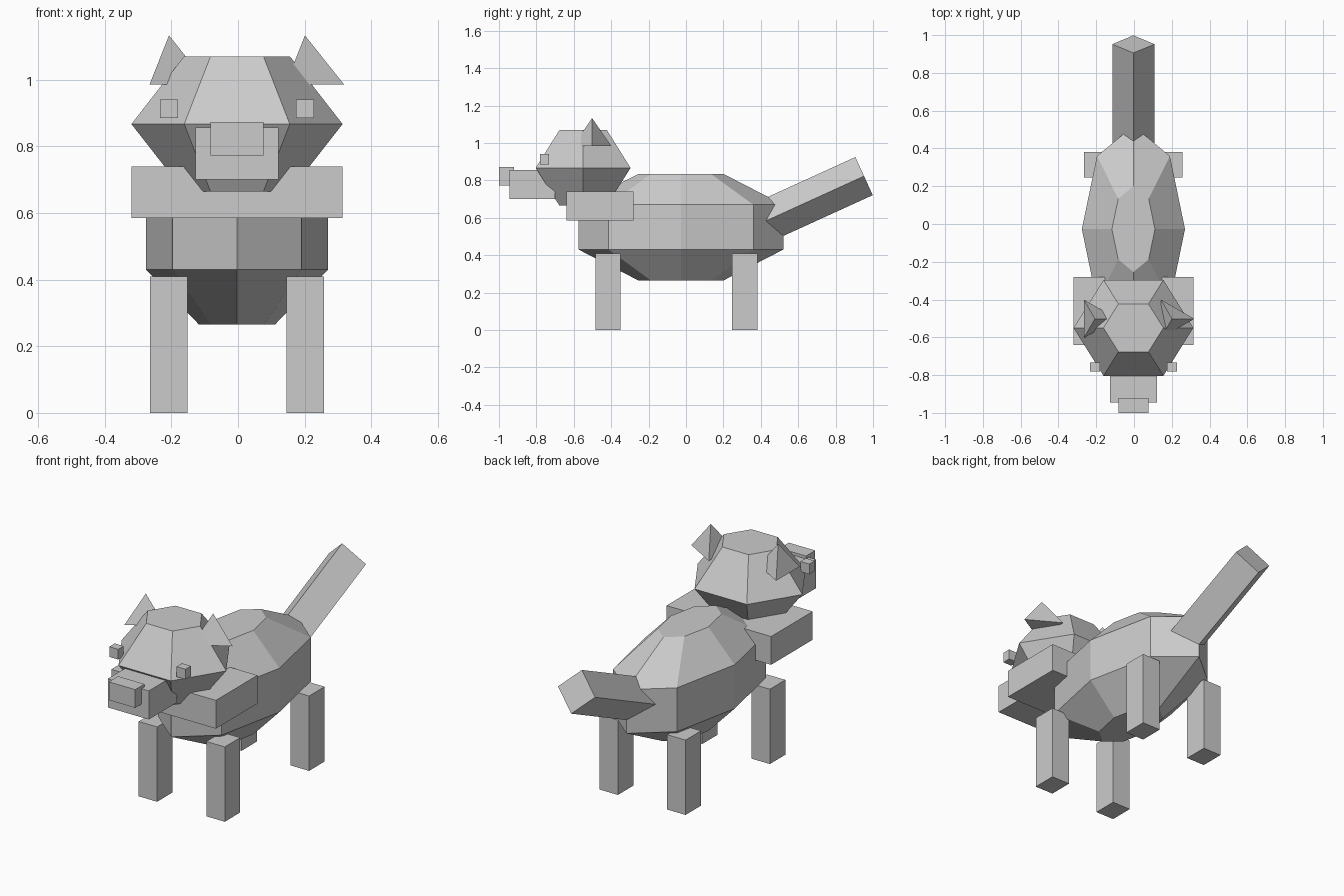
import bpy, bmesh, math
from mathutils import Matrix, Vector

if "Cube" in bpy.data.objects:
    bpy.data.objects.remove(bpy.data.objects["Cube"])

grey = bpy.data.materials.new("plain grey")
grey.diffuse_color = (0.6, 0.6, 0.6, 1)
grey.use_nodes = True
grey.node_tree.nodes["Principled BSDF"].inputs["Base Color"].default_value = grey.diffuse_color


def finish(name, bm):
    bmesh.ops.remove_doubles(bm, verts=bm.verts, dist=1e-5)
    bmesh.ops.recalc_face_normals(bm, faces=bm.faces)
    mesh = bpy.data.meshes.new(name)
    bm.to_mesh(mesh)
    bm.free()
    mesh.materials.append(grey)
    obj = bpy.data.objects.new(name, mesh)
    bpy.context.collection.objects.link(obj)
    return obj


def box(name, x, y, z):
    """Box from three (min, max) ranges."""
    bm = bmesh.new()
    size = [b - a for a, b in (x, y, z)]
    mid = [(a + b) / 2 for a, b in (x, y, z)]
    bmesh.ops.create_cube(bm, size=1, matrix=Matrix.Translation(mid) @ Matrix.Diagonal((*size, 1)))
    return finish(name, bm)


def stack(name, sides, rings, matrix):
    """Capped stack of regular polygons; rings are (x radius, y radius, z)."""
    bm = bmesh.new()
    loops = []
    for rx, ry, z in rings:
        loops.append([bm.verts.new(matrix @ Vector((rx * math.cos(a), ry * math.sin(a), z)))
                      for a in (2 * math.pi * i / sides for i in range(sides))])
    for low, high in zip(loops, loops[1:]):
        for i in range(sides):
            j = (i + 1) % sides
            bm.faces.new((low[i], low[j], high[j], high[i]))
    bm.faces.new(loops[0][::-1])
    if rings[-1][0] > 0.001:
        bm.faces.new(loops[-1])
    return finish(name, bm)


CX = -0.003  # centre line of the animal

# Faceted body and head
stack("body", 8, [(0.114, 0.227, 0.265), (0.273, 0.547, 0.43),
                  (0.273, 0.547, 0.67), (0.114, 0.227, 0.835)],
      Matrix.Translation((CX, -0.027, 0)))
stack("head", 6, [(0.159, 0.146, 0.665), (0.317, 0.293, 0.867), (0.159, 0.146, 1.07)],
      Matrix.Translation((CX, -0.55, 0)))

# Chest block, snout and nose
box("chest", (CX - 0.317, CX + 0.317), (-0.64, -0.28), (0.585, 0.74))
box("snout", (CX - 0.124, CX + 0.124), (-0.945, -0.70), (0.70, 0.857))
box("nose", (CX - 0.08, CX + 0.08), (-1.0, -0.92), (0.773, 0.873))

# Paired parts: eyes, ears, legs
for side, s in (("left", -1), ("right", 1)):
    ex = CX + s * 0.204
    box(side + "_eye", (ex - 0.027, ex + 0.027), (-0.78, -0.733), (0.885, 0.941))
    stack(side + "_ear", 3, [(0.118, 0.118, 0.985), (0, 0, 1.133)],
          Matrix.Translation((ex, -0.502, 0)))
    lx = CX + s * 0.205
    for end, y in (("front", -0.416), ("back", 0.314)):
        box(f"{end}_{side}_leg", (lx - 0.056, lx + 0.056), (y - 0.067, y + 0.067), (0, 0.41))

# Tail: square prism standing on its edge, tilted up and back
tilt = math.radians(24.5)
stack("tail", 4, [(0.112, 0.112, -0.6), (0.112, 0.112, 0)],
      Matrix.Translation((CX, 0.952, 0.823)) @ Matrix.Rotation(tilt - math.pi / 2, 4, 'X'))
